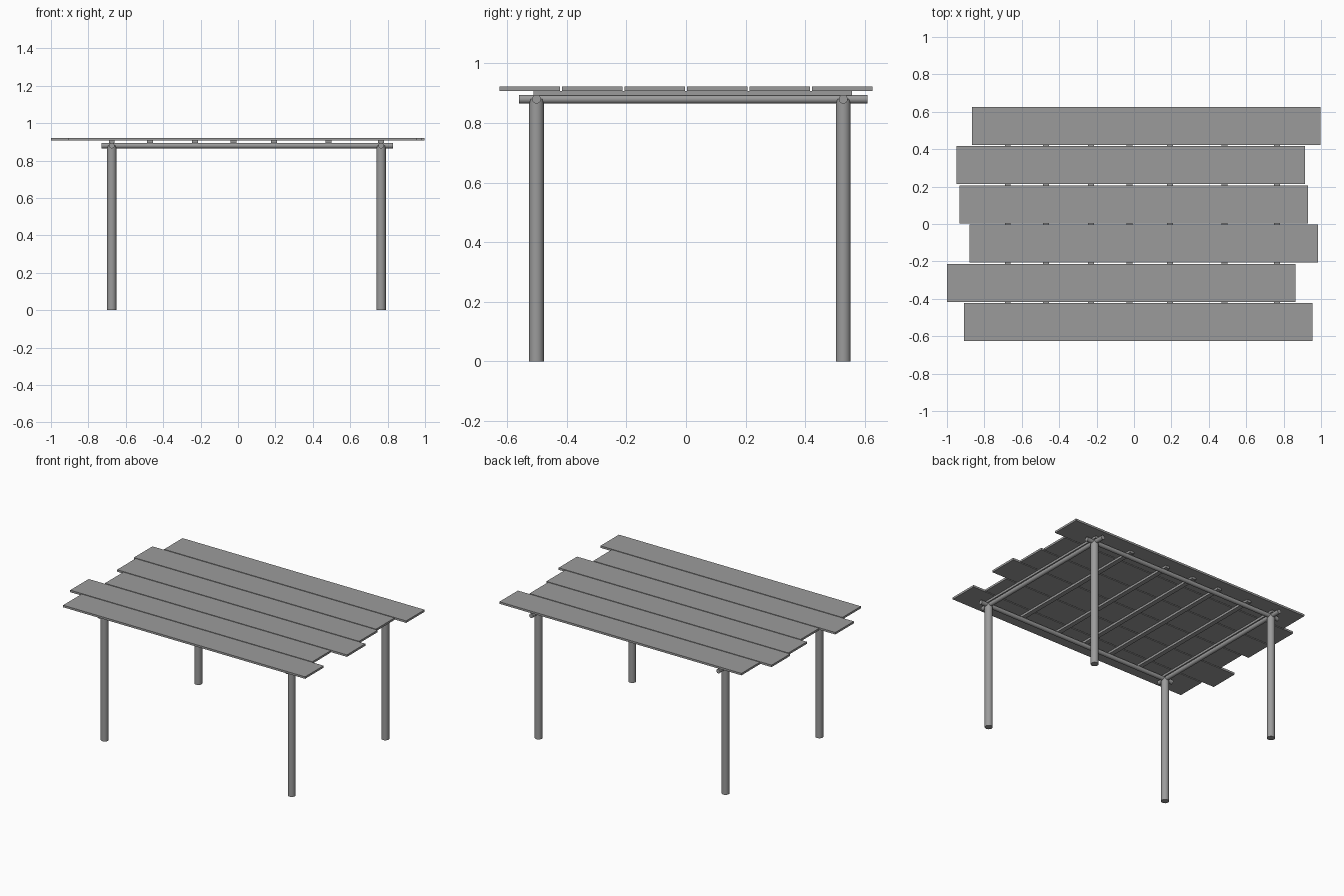
import bpy
import math
from mathutils import Vector

cube = bpy.data.objects.get("Cube")
if cube:
    bpy.data.objects.remove(cube, do_unlink=True)

grey = bpy.data.materials.new("plain grey")
grey.use_nodes = True
colour = (0.33, 0.33, 0.33, 1)
grey.diffuse_color = colour
grey.node_tree.nodes["Principled BSDF"].inputs["Base Color"].default_value = colour


def finish(name):
    ob = bpy.context.object
    ob.name = name
    ob.data.materials.append(grey)
    return ob


def box(name, low, high):
    low, high = Vector(low), Vector(high)
    bpy.ops.mesh.primitive_cube_add(size=1, location=(low + high) / 2)
    ob = finish(name)
    ob.scale = high - low
    bpy.ops.object.transform_apply(location=False, rotation=False, scale=True)


def pole(name, start, end, radius):
    start, end = Vector(start), Vector(end)
    axis = end - start
    bpy.ops.mesh.primitive_cylinder_add(
        vertices=24, radius=radius, depth=axis.length, location=(start + end) / 2,
        rotation=axis.to_track_quat('Z', 'Y').to_euler())
    finish(name)
    bpy.ops.object.shade_smooth_by_angle(angle=math.radians(40))


leg_x = {"right": -0.675, "left": 0.765}
leg_y = {"front": -0.502, "back": 0.528}
rail_z, rail_r = 0.88, 0.0148
batten_z, plank_z, top_z = 0.893, 0.908, 0.922

# Round legs
for side, x in leg_x.items():
    for end, y in leg_y.items():
        pole(f"{end}_{side}_leg", (x, y, 0), (x, y, rail_z), 0.025)

# Crossing rails that overhang the legs
for end, y in leg_y.items():
    pole(f"{end}_rail", (-0.73, y, rail_z), (0.83, y, rail_z), rail_r)
for side, x in leg_x.items():
    pole(f"{side}_rail", (x, -0.56, rail_z), (x, 0.61, rail_z), rail_r)

# Battens under the planks
for i, x in enumerate((-0.675, -0.47, -0.23, -0.023, 0.193, 0.485, 0.765)):
    box(f"batten_{i + 1}", (x - 0.016, -0.512, batten_z), (x + 0.016, 0.558, plank_z))

# Staggered top planks, front to back
for i, x in enumerate((-0.908, -1.0, -0.88, -0.933, -0.95, -0.865)):
    y = -0.626 + 0.2098 * i
    box(f"plank_{i + 1}", (x, y, plank_z), (x + 1.863, y + 0.203, top_z))
